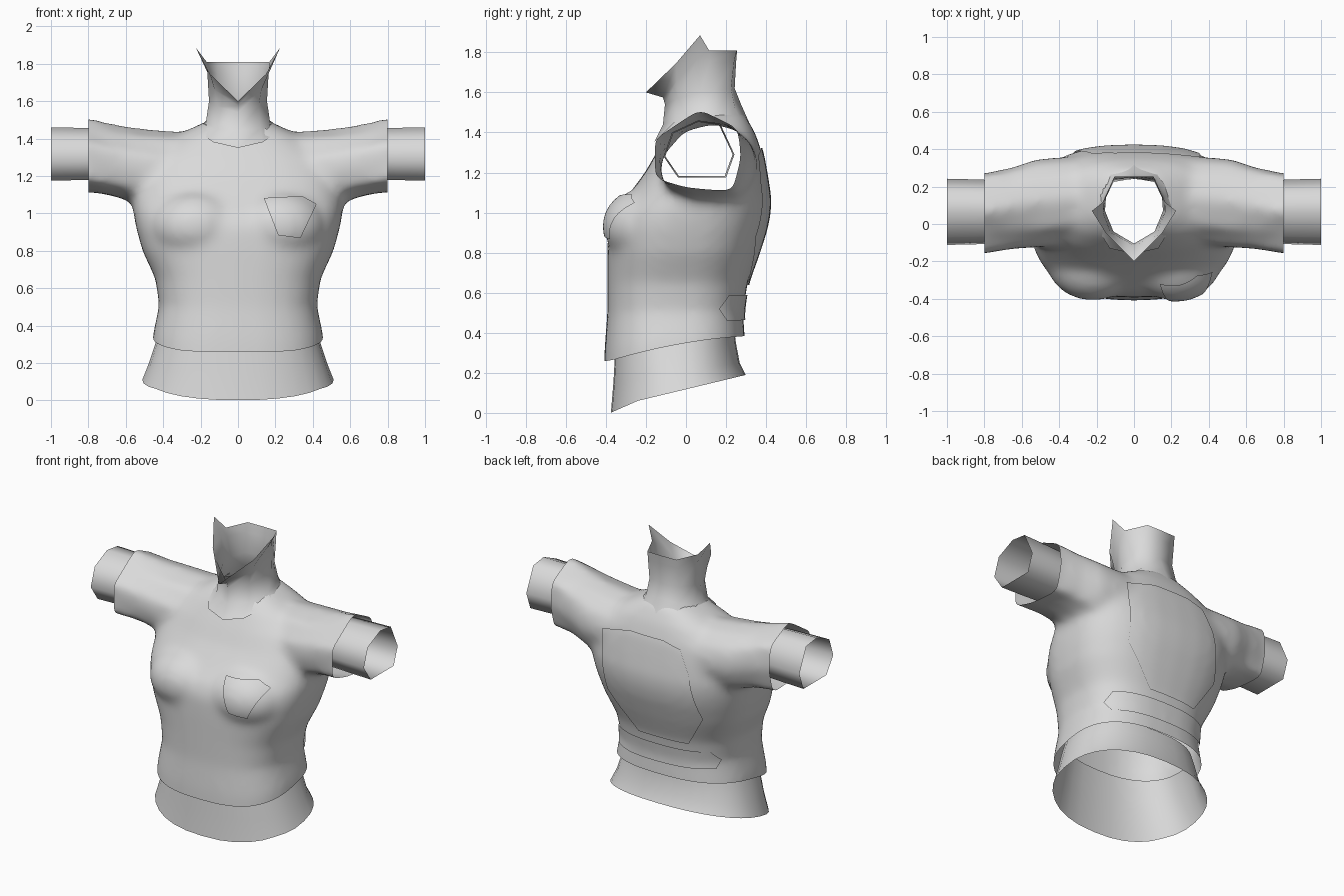
import bpy, bmesh, math
from mathutils import Vector

if "Cube" in bpy.data.objects:
    bpy.data.objects.remove(bpy.data.objects["Cube"])

grey = bpy.data.materials.new("light_grey")
grey.diffuse_color = (0.7, 0.7, 0.7, 1)
grey.use_nodes = True
grey.node_tree.nodes["Principled BSDF"].inputs["Base Color"].default_value = grey.diffuse_color


def finish(bm, name):
    """Turn a bmesh into a smooth-shaded object."""
    for f in bm.faces:
        f.smooth = True
    me = bpy.data.meshes.new(name)
    bm.to_mesh(me)
    bm.free()
    me.materials.append(grey)
    ob = bpy.data.objects.new(name, me)
    bpy.context.collection.objects.link(ob)
    return ob


def loft(bm, rings, caps=False):
    """Skin closed rings of equal length."""
    rows = [[bm.verts.new(p) for p in r] for r in rings]
    n = len(rows[0])
    faces = []
    for a, b in zip(rows, rows[1:]):
        for i in range(n):
            j = (i + 1) % n
            faces.append(bm.faces.new((a[i], a[j], b[j], b[i])))
    if caps:
        faces += [bm.faces.new(rows[0]), bm.faces.new(rows[-1])]
    bmesh.ops.recalc_face_normals(bm, faces=faces)


def oval(hw, y0, y1, z, power=2.6, count=32):
    """Boxy oval around the body; z may be a function of y."""
    pts = []
    yc, d, e = (y0 + y1) / 2, (y1 - y0) / 2, 2 / power
    for i in range(count):
        t = 2 * math.pi * i / count
        c, s = math.cos(t), math.sin(t)
        x = hw * math.copysign(abs(c) ** e, c)
        y = yc + d * math.copysign(abs(s) ** e, s)
        pts.append((x, y, z(y) if callable(z) else z))
    return pts


def cut(bm, co, no):
    """Remove everything on the side the normal points to."""
    bmesh.ops.bisect_plane(bm, geom=bm.verts[:] + bm.edges[:] + bm.faces[:],
                           plane_co=co, plane_no=no, clear_outer=True)


# Shirt: body volume, bust and sleeves fused into one smooth skin
bm = bmesh.new()
body = [(0.05, .47, -.415, .30), (.32, .457, -.407, .297), (.5, .422, -.393, .285),
        (.65, .442, -.393, .308), (.8, .512, -.393, .362), (.92, .545, -.39, .40), (1.0, .56, -.36, .416),
        (1.08, .565, -.295, .418), (1.2, .56, -.205, .398), (1.3, .5, -.148, .38),
        (1.4, .36, -.085, .345), (1.46, .24, -.04, .31), (1.5, .15, 0, .285)]
loft(bm, [oval(w, a, b, z) for z, w, a, b in body], True)

# Sleeve outline, refined with midpoints, rounder towards the chest
cuff = [(.05, 1), (.93, .55), (1, -.15), (.8, -.97), (-.25, -.87), (-1, -.65), (-1, .3)]
cuff = [q for a, b in zip(cuff, cuff[1:] + cuff[:1])
        for q in (a, ((a[0] + b[0]) / 2, (a[1] + b[1]) / 2))]
stations = [(0, -.08, .355, 1.0, 1.435, 1), (.3, -.105, .365, 1.0, 1.44, 1), (.52, -.13, .35, 1.03, 1.457, .8),
            (.65, -.135, .305, 1.075, 1.48, .5), (.8, -.157, .272, 1.1, 1.515, 0), (.95, -.157, .272, 1.1, 1.53, 0)]


def sleeve_ring(x, y0, y1, z0, z1, w):
    pts = []
    for u, v in cuff:
        k = 1 - w + w / math.hypot(u, v)
        pts.append((x, (y0 + y1) / 2 + u * k * (y1 - y0) / 2, (z0 + z1) / 2 + v * k * (z1 - z0) / 2))
    return pts


for side in (1, -1):
    loft(bm, [sleeve_ring(side * s[0], *s[1:]) for s in stations], True)
    bust = bmesh.ops.create_uvsphere(bm, u_segments=24, v_segments=14, radius=1)["verts"]
    for v in bust:
        v.co = (side * .22 + v.co.x * .25, -.2 + v.co.y * .212, .93 + v.co.z * .19)

shirt = finish(bm, "shirt")
mod = shirt.modifiers.new("fuse", 'REMESH')
mod.mode = 'VOXEL'
mod.voxel_size = 0.022
mod.use_smooth_shade = True
mod = shirt.modifiers.new("soften", 'SMOOTH')
mod.factor = 0.5
mod.iterations = 16
bpy.context.view_layer.update()
bm = bmesh.new()
bm.from_object(shirt, bpy.context.evaluated_depsgraph_get())
shirt.modifiers.clear()

# Open the hem, the sleeve ends and the neck hole
cut(bm, (0, 0, .327), (0, .17, -1))
cut(bm, (.8, 0, 0), (1, 0, 0))
cut(bm, (-.8, 0, 0), (-1, 0, 0))
for v in bm.verts:  # arch the hem upward at the sides
    if v.co.z < .6:
        v.co.z += .022 * max(0, 1 - (v.co.y / .36) ** 2) * min(1, (.6 - v.co.z) / .25)
hole = []
for f in bm.faces:
    c = f.calc_center_median()
    if c.z > 1.2 and (c.x / .18) ** 2 + ((c.y - .085) / .195) ** 2 < 1:
        hole.append(f)
bmesh.ops.delete(bm, geom=hole, context='FACES')
bm.normal_update()
for f in bm.faces:
    f.smooth = True
    f.material_index = 0
bm.to_mesh(shirt.data)


def patch(name, outline, side, lift):
    """Thin panel following the shirt, with a convex x-z outline."""
    pm = bm.copy()
    away = [f for f in pm.faces if f.normal.y * side < 0.05]
    bmesh.ops.delete(pm, geom=away, context='FACES')
    pts = [Vector((x, 0, z)) for x, z in outline]
    mid = sum(pts, Vector()) / len(pts)
    for a, b in zip(pts, pts[1:] + pts[:1]):
        no = (b - a).cross(Vector((0, 1, 0))).normalized()
        if no.dot(a - mid) < 0:
            no = -no
        cut(pm, a, no)
    pm.normal_update()
    for v, n in [(v, v.normal.copy()) for v in pm.verts]:
        v.co += n * lift
    finish(pm, name)


patch("chest_pocket", [(.14, 1.075), (.34, 1.085), (.415, 1.045), (.33, .87), (.215, .885)], -1, .009)
patch("back_panel", [(.36, 1.27), (.15, 1.32), (-.1, 1.32), (-.22, 1.29), (-.29, 1.15), (-.35, .85),
                     (-.22, .64), (.13, .64), (.33, .88)], 1, .009)
patch("back_strip", [(.37, .52), (.34, .59), (-.33, .59), (-.37, .53), (-.35, .47), (.34, .46)], 1, .009)
bm.free()

# Waist band showing below the hem
bm = bmesh.new()
loft(bm, [oval(.512, -.375, .298, lambda y: .118 + .24 * y - .2 * max(0, -.24 - y), 2.3),
          oval(.475, -.362, .268, lambda y: .21 + .15 * y, 2.3),
          oval(.438, -.355, .25, lambda y: .32 + .1 * y, 2.4),
          oval(.40, -.345, .24, .42, 2.4)])
finish(bm, "waist_band")

# Forearm tubes inside the sleeves, narrowing slightly inward
arm_shape = [(-.112, 1.28), (-.07, 1.40), (.06, 1.46), (.17, 1.445), (.242, 1.29), (.2, 1.175), (-.04, 1.175)]
for side, name in ((1, "left_arm"), (-1, "right_arm")):
    bm = bmesh.new()
    loft(bm, [[(side * x, .06 + (y - .06) * k, 1.31 + (z - 1.31) * k) for y, z in arm_shape]
              for x, k in ((.7, .95), (.85, .98), (1, 1))])
    finish(bm, name)

# Neck with a flared, pointed collar (half outlines, front to back)
neck = [
    [(0, -.16, 1.35), (.13, -.13, 1.38), (.235, .04, 1.45), (.215, .17, 1.45), (.13, .28, 1.45), (0, .315, 1.45)],
    [(0, -.115, 1.44), (.12, -.055, 1.455), (.172, .07, 1.485), (.165, .15, 1.5), (.12, .245, 1.52), (0, .275, 1.54)],
    [(0, -.105, 1.54), (.11, -.04, 1.57), (.155, .07, 1.6), (.15, .14, 1.61), (.11, .225, 1.62), (0, .243, 1.62)],
    [(0, -.115, 1.575), (.125, -.045, 1.66), (.165, .06, 1.77), (.162, .12, 1.75), (.11, .24, 1.75), (0, .25, 1.75)],
    [(0, -.2, 1.6), (.15, -.05, 1.745), (.225, .07, 1.885), (.168, .115, 1.81), (.105, .253, 1.81), (0, .255, 1.81)]]
bm = bmesh.new()
loft(bm, [row + [(-x, y, z) for x, y, z in row[-2:0:-1]] for row in neck])
finish(bm, "neck_collar")
